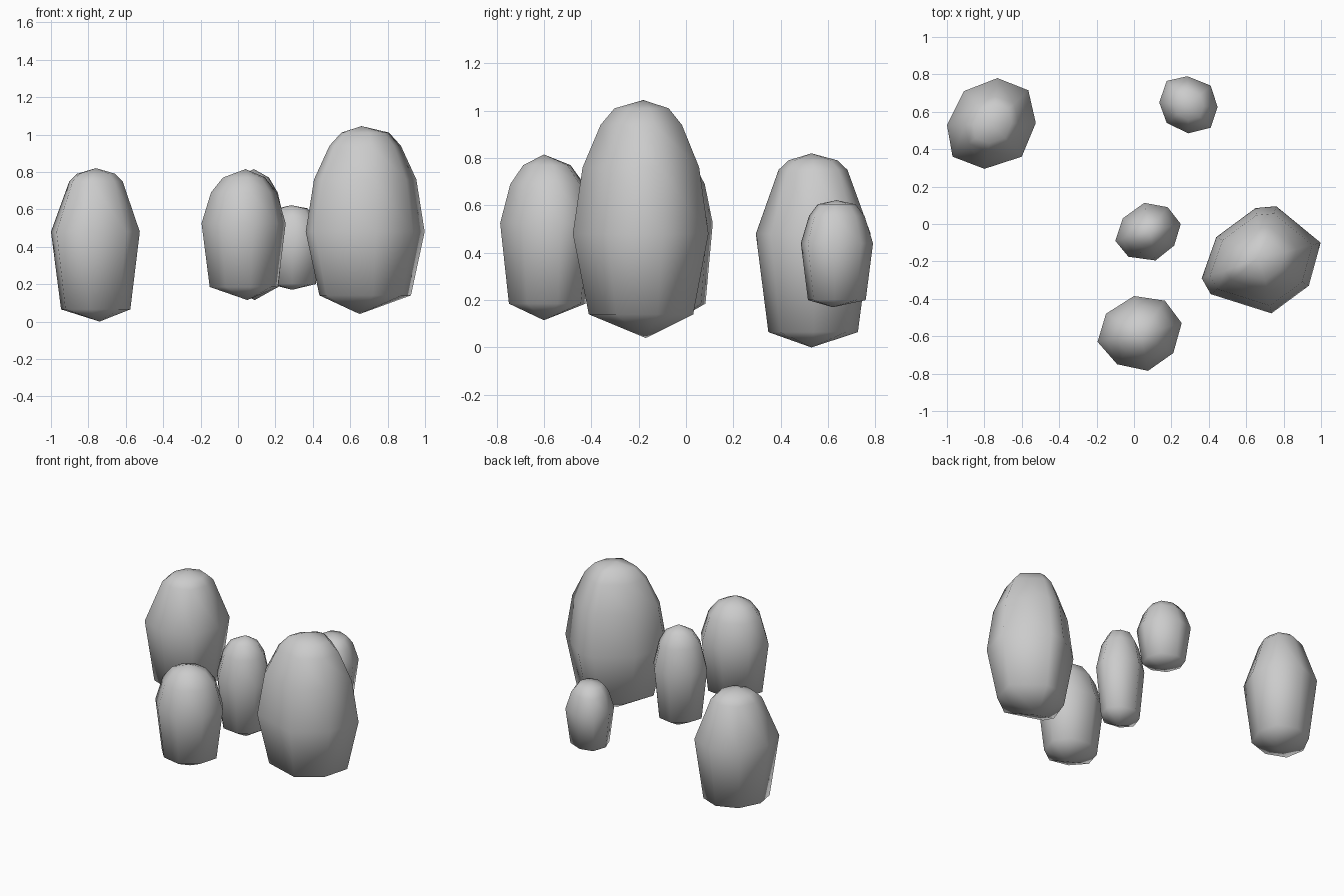
import bpy, bmesh


def stone(name, outline, center, rings, bottom, top):
    """Upright faceted stone: one eight-sided outline scaled through (z, scale) rings, with end tips."""
    bm = bmesh.new()
    cx, cy = center
    loops = [[bm.verts.new((cx + (x - cx) * s, cy + (y - cy) * s, z)) for x, y in outline]
             for z, s in rings]
    n = len(outline)
    for a, b in zip(loops, loops[1:]):
        for i in range(n):
            j = (i + 1) % n
            bm.faces.new((a[i], a[j], b[j], b[i]))
    for loop, tip in ((loops[0], bottom), (loops[-1], top)):
        v = bm.verts.new(tip)
        for i in range(n):
            bm.faces.new((loop[i], loop[(i + 1) % n], v))
    bmesh.ops.recalc_face_normals(bm, faces=bm.faces)
    mesh = bpy.data.meshes.new(name)
    bm.to_mesh(mesh)
    bm.free()
    mesh.shade_smooth()
    obj = bpy.data.objects.new(name, mesh)
    bpy.context.collection.objects.link(obj)


# Left back stone
stone("left_stone",
      [(-1, .53), (-.91, .71), (-.73, .78), (-.565, .715),
       (-.525, .54), (-.60, .36), (-.80, .295), (-.97, .36)],
      (-.755, .535),
      [(.065, .78), (.48, 1), (.75, .6), (.79, .43)],
      (-.74, .53, 0), (-.76, .53, .82))

# Front middle stone
stone("front_stone",
      [(-.195, -.63), (-.15, -.48), (0, -.385), (.165, -.41),
       (.255, -.53), (.21, -.69), (.075, -.785), (-.09, -.75)],
      (.035, -.59),
      [(.185, .81), (.525, 1), (.69, .78), (.77, .5)],
      (.05, -.6, .115), (.04, -.6, .815))

# Centre stone
stone("centre_stone",
      [(-.1, -.09), (-.06, .03), (.055, .113), (.18, .09),
       (.25, 0), (.215, -.115), (.115, -.195), (-.03, -.175)],
      (.08, -.04),
      [(.185, .8), (.525, 1), (.69, .78), (.77, .5)],
      (.09, -.04, .115), (.085, -.04, .815))

# Small back stone
stone("small_stone",
      [(.135, .65), (.175, .765), (.285, .79), (.41, .74),
       (.447, .625), (.41, .515), (.29, .485), (.175, .54)],
      (.29, .635),
      [(.2, .8), (.44, 1), (.555, .77), (.605, .52)],
      (.29, .62, .17), (.285, .635, .622))

# Large right stone
stone("large_stone",
      [(.362, -.29), (.44, -.07), (.65, .085), (.76, .095),
       (.998, -.1), (.935, -.33), (.735, -.478), (.41, -.375)],
      (.68, -.185),
      [(.14, .77), (.48, 1), (.76, .86), (.94, .6), (1.01, .4)],
      (.65, -.17, .04), (.66, -.18, 1.045))
